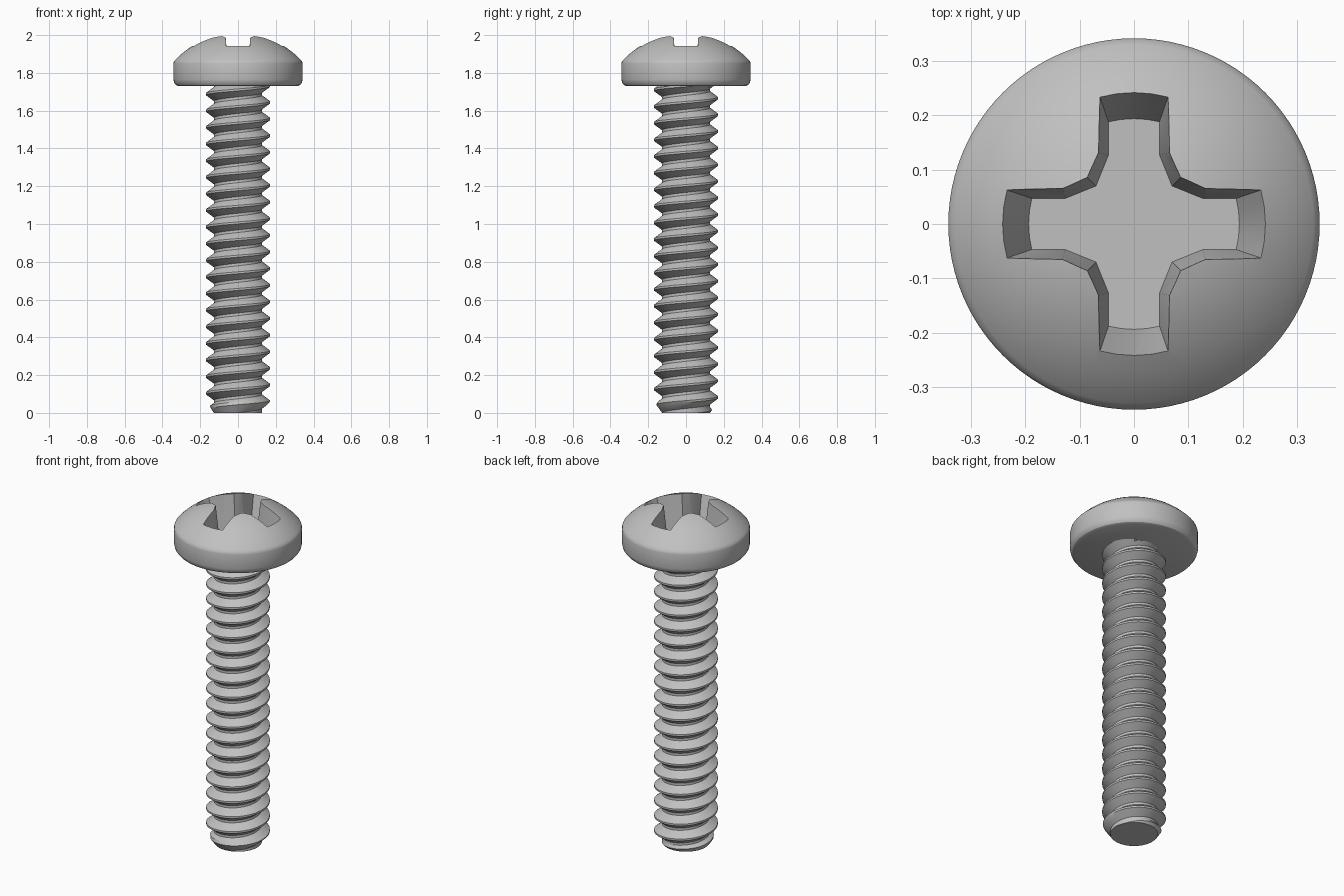
import bpy, bmesh, math

cube = bpy.data.objects.get("Cube")
if cube:
    bpy.data.objects.remove(cube, do_unlink=True)

STEEL = (0.53, 0.53, 0.53, 1)
steel = bpy.data.materials.new("steel grey")
steel.use_nodes = True
steel.diffuse_color = STEEL
steel.node_tree.nodes["Principled BSDF"].inputs["Base Color"].default_value = STEEL


def finish(name, bm):
    """Turn a bmesh into a steel object."""
    bmesh.ops.remove_doubles(bm, verts=bm.verts, dist=0.0001)
    bmesh.ops.recalc_face_normals(bm, faces=bm.faces)
    mesh = bpy.data.meshes.new(name)
    bm.to_mesh(mesh)
    bm.free()
    mesh.materials.append(steel)
    obj = bpy.data.objects.new(name, mesh)
    bpy.context.collection.objects.link(obj)
    return obj


def select(obj):
    bpy.ops.object.select_all(action="DESELECT")
    obj.select_set(True)
    bpy.context.view_layer.objects.active = obj


def smooth(obj):
    select(obj)
    bpy.ops.object.shade_smooth_by_angle(angle=math.radians(28))


# Pan head: lathed profile with a spherical dome
DOME, APEX, RIM = 0.46, 2.011, 0.342
profile = [(0, 1.73), (0.315, 1.73), (0.329, 1.736), (0.338, 1.748), (RIM, 1.765), (RIM, 1.85), (0.339, 1.861)]
for i in range(12):
    r = 0.33 * (1 - i / 11)
    profile.append((r, APEX - DOME + math.sqrt(DOME ** 2 - r ** 2)))
bm = bmesh.new()
points = [bm.verts.new((r, 0, z)) for r, z in profile]
edges = [bm.edges.new(pair) for pair in zip(points, points[1:])]
bmesh.ops.spin(bm, geom=points + edges, axis=(0, 0, 1), cent=(0, 0, 0),
               angle=math.tau, steps=96, use_merge=False)
head = finish("pan_head", bm)


# Cross recess cutter: a tapered four-armed loft
def cross_loop(bm, z, reach, half, shoulder, corner):
    arm = [(corner, corner), (shoulder[0], shoulder[1])]
    arm += [(half * k, math.sqrt(reach ** 2 - (half * k) ** 2)) for k in (1, 0.5, 0, -0.5, -1)]
    arm.append((-shoulder[0], shoulder[1]))
    loop = []
    for quarter in range(4):
        c, s = math.cos(quarter * math.pi / 2), math.sin(quarter * math.pi / 2)
        loop += [bm.verts.new((x * c - y * s, x * s + y * c, z)) for x, y in arm]
    return loop


bm = bmesh.new()
low = cross_loop(bm, 1.78, 0.194, 0.047, (0.047, 0.127), 0.07)
high = cross_loop(bm, 2.05, 0.274, 0.073, (0.071, 0.133), 0.09)
bm.faces.new(low[::-1])
bm.faces.new(high)
for i in range(len(low)):
    j = (i + 1) % len(low)
    bm.faces.new((low[i], low[j], high[j], high[i]))
cutter = finish("recess_cutter", bm)
cutter.hide_render = True

cut = head.modifiers.new("cross_recess", "BOOLEAN")
cut.operation = "DIFFERENCE"
cut.solver = "EXACT"
cut.object = cutter
select(head)
bpy.ops.object.modifier_apply(modifier=cut.name)
bpy.data.objects.remove(cutter, do_unlink=True)
smooth(head)

# Threaded shank: right-handed helical columns, clamped flat at both ends
PITCH, CREST, ROOT, TOP = 0.088, 0.17, 0.127, 1.74
STEPS, TURNS = 64, 23
MID = (CREST + ROOT) / 2
tooth = [(-0.06, CREST), (0.06, CREST), (0.24, MID), (0.42, ROOT), (0.58, ROOT), (0.76, MID)]
bm = bmesh.new()
columns = []
for step in range(STEPS):
    angle = math.tau * step / STEPS
    column = []
    for turn in range(-2, TURNS):
        for offset, r in tooth:
            z = 0.06 + PITCH * (turn + offset + step / STEPS)
            z = min(max(z, 0), TOP)
            # the tip is chamfered and the top tucks into the head
            r = min(r, ROOT + 0.7 * z)
            if z == TOP:
                r = ROOT
            column.append(bm.verts.new((r * math.cos(angle), r * math.sin(angle), z)))
    columns.append(column)
for step in range(STEPS):
    near = columns[step]
    far = columns[step + 1] if step + 1 < STEPS else columns[0][len(tooth):]
    for i in range(min(len(near), len(far)) - 1):
        bm.faces.new((near[i], far[i], far[i + 1], near[i + 1]))
bmesh.ops.remove_doubles(bm, verts=bm.verts, dist=0.0001)
bmesh.ops.holes_fill(bm, edges=[e for e in bm.edges if e.is_boundary], sides=0)
smooth(finish("threaded_shank", bm))
